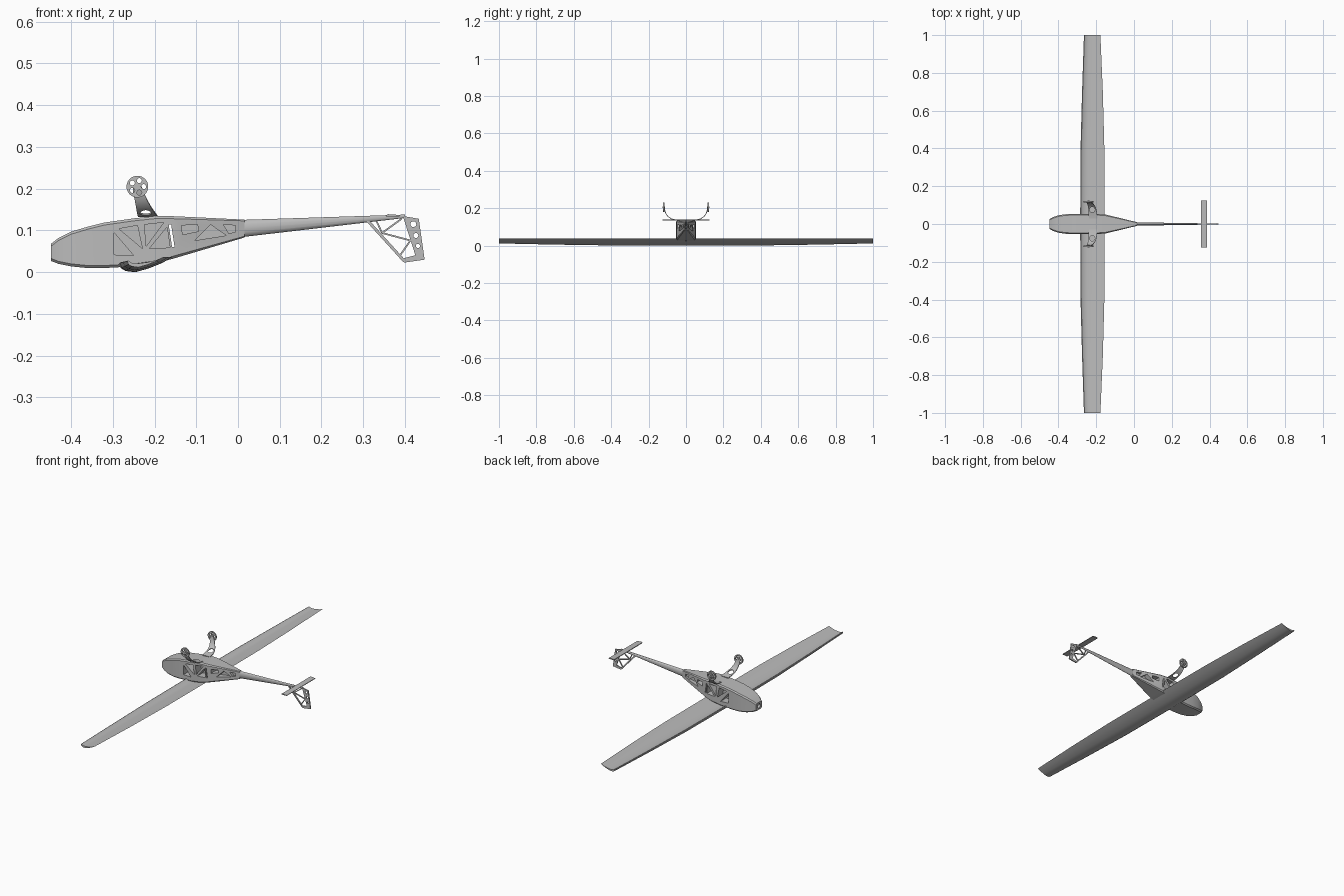
import bpy, bmesh, math
from mathutils import Vector

cube = bpy.data.objects.get("Cube")
if cube:
    bpy.data.objects.remove(cube)

grey = bpy.data.materials.new("light grey")
grey.use_nodes = True
grey.diffuse_color = (0.5, 0.5, 0.5, 1)
grey.node_tree.nodes["Principled BSDF"].inputs["Base Color"].default_value = (0.5, 0.5, 0.5, 1)


def loft(bm, rings):
    """Skin a list of closed rings and cap both ends."""
    loops = [[bm.verts.new(p) for p in ring] for ring in rings]
    n = len(loops[0])
    for a, b in zip(loops, loops[1:]):
        for i in range(n):
            j = (i + 1) % n
            bm.faces.new((a[i], a[j], b[j], b[i]))
    bm.faces.new(loops[0])
    bm.faces.new(loops[-1])


def slab(bm, outline, y0, y1):
    """Extrude an x-z outline between two y positions."""
    loft(bm, [[(x, y, z) for x, z in outline] for y in (y0, y1)])


def circle(x, z, r, n=20):
    return [(x + r * math.cos(2 * math.pi * i / n), z + r * math.sin(2 * math.pi * i / n))
            for i in range(n)]


def strut(bm, a, b, width, half):
    """Flat bar between two x-z points."""
    a, b = Vector(a), Vector(b)
    d = (b - a).normalized() * width / 2
    s = Vector((-d.y, d.x))
    slab(bm, [a + s, a - s, b - s, b + s], -half, half)


def finish(bm, name, smooth=None):
    bmesh.ops.recalc_face_normals(bm, faces=bm.faces)
    mesh = bpy.data.meshes.new(name)
    bm.to_mesh(mesh)
    bm.free()
    mesh.materials.append(grey)
    obj = bpy.data.objects.new(name, mesh)
    bpy.context.collection.objects.link(obj)
    if smooth:
        bpy.ops.object.select_all(action='DESELECT')
        obj.select_set(True)
        bpy.context.view_layer.objects.active = obj
        bpy.ops.object.shade_smooth_by_angle(angle=math.radians(smooth))
    return obj


def cut(obj, bm):
    """Subtract the cutter mesh and bake the result."""
    cutter = finish(bm, "cutter")
    cutter.hide_render = True
    mod = obj.modifiers.new("cut", 'BOOLEAN')
    mod.object = cutter
    mod.solver = 'EXACT'
    deps = bpy.context.evaluated_depsgraph_get()
    mesh = bpy.data.meshes.new_from_object(obj.evaluated_get(deps))
    obj.modifiers.clear()
    obj.data = mesh
    bpy.data.objects.remove(cutter)


# Fuselage: chamfered box sections (x, bottom, top, half width)
stations = [(-.448, .027, .068, .026), (-.43, .02, .082, .036), (-.40, .014, .097, .046),
            (-.36, .01, .109, .052), (-.32, .01, .119, .053), (-.25, .014, .129, .053),
            (-.193, .022, .135, .053), (-.15, .034, .134, .05), (.015, .083, .126, .01)]
bm = bmesh.new()
rings = []
for x, lo, hi, w in stations:
    c = min(.006, w * .3)
    rings.append([(x, y, z) for y, z in (
        (-w, lo + c), (-w + c, lo), (w - c, lo), (w, lo + c),
        (w, hi - c), (w - c, hi), (-w + c, hi), (-w, hi - c))])
loft(bm, rings)
fuselage = finish(bm, "fuselage", 20)

# Truss windows in both sides, a through slot and the nose shaft hole
windows = [
    [(-.297, .095), (-.25, .04), (-.297, .042)],
    [(-.285, .104), (-.241, .112), (-.229, .057)],
    [(-.224, .114), (-.178, .119), (-.22, .062)],
    [(-.212, .057), (-.17, .108), (-.163, .059)],
    [(-.135, .112), (-.097, .114), (-.094, .098), (-.133, .09)],
    [(-.104, .076), (-.066, .114), (-.028, .088)],
    [(-.035, .114), (-.006, .112), (-.006, .096), (-.022, .093)]]
bm = bmesh.new()
for outline in windows:
    for side in (-1, 1):
        slab(bm, outline, side * .006, side * .1)
slab(bm, [(-.166, .114), (-.16, .114), (-.152, .061), (-.158, .061)], -.1, .1)
loft(bm, [[(x, y, z) for y, z in circle(0, .047, .012)] for x in (-.5, -.43)])
cut(fuselage, bm)

# Wing: thin cambered section (chord fraction, height) lofted along y
section = [(0, .022), (.03, .01), (.12, .003), (.3, 0), (.55, .009), (.8, .022), (1, .037),
           (.8, .026), (.55, .018), (.3, .014), (.12, .016), (.03, .024)]
half_span = [(0, -.285, -.156), (.4, -.283, -.157), (.7, -.275, -.165), (1, -.265, -.178)]
span = [(-y, a, b) for y, a, b in reversed(half_span[1:])] + half_span
bm = bmesh.new()
loft(bm, [[(a + (b - a) * c, y, .036 - (.036 - z) * (b - a) / .129) for c, z in section]
          for y, a, b in span])
finish(bm, "wing", 40)

# Tail boom: tapered oval tube
bm = bmesh.new()
loft(bm, [[(x, y, z) for y, z in [(p * w, zc + q * h) for p, q in circle(0, 0, 1, 12)]]
          for x, zc, w, h in ((0, .104, .009, .021), (.4, .134, .003, .004))])
finish(bm, "tail_boom", 40)

# Tailplane
bm = bmesh.new()
slab(bm, [(.355, .133), (.387, .134), (.387, .137), (.36, .139), (.355, .137)], -.125, .125)
finish(bm, "tailplane")

# Fin frame of flat bars
bm = bmesh.new()
for a, b, w in (((.31, .124), (.398, .027), .007), ((.398, .133), (.427, .042), .005),
                ((.396, .028), (.427, .036), .01), ((.345, .094), (.413, .076), .004),
                ((.345, .094), (.332, .122), .004), ((.345, .094), (.392, .128), .004),
                ((.413, .076), (.388, .04), .004)):
    strut(bm, a, b, w, .003)
finish(bm, "fin_frame")

# Rudder with lightening holes
bm = bmesh.new()
slab(bm, [(.398, .134), (.433, .128), (.447, .03), (.397, .023), (.4, .031), (.425, .04)],
     -.003, .003)
rudder = finish(bm, "rudder")
bm = bmesh.new()
for x, z, r in ((.42, .115, .007), (.426, .088, .006), (.431, .063, .005)):
    slab(bm, circle(x, z, r), -.05, .05)
cut(rudder, bm)

# Landing gear: curved legs (y, z, centre x, width) and pierced wheels
leg_path = [(.03, .134, -.216, .046), (.06, .138, -.218, .045), (.08, .144, -.221, .042),
            (.097, .156, -.226, .036), (.108, .172, -.232, .03), (.114, .19, -.238, .026),
            (.116, .205, -.241, .02), (.117, .214, -.241, .01)]
for side, label in ((1, "rear"), (-1, "front")):
    bm = bmesh.new()
    rings = []
    for i, (y, z, x, w) in enumerate(leg_path):
        p, q = leg_path[max(i - 1, 0)], leg_path[min(i + 1, len(leg_path) - 1)]
        d = Vector((q[0] - p[0], q[1] - p[1])).normalized() * .002
        rings.append([(x + s * w / 2, side * (y - t * d.y), z + t * d.x)
                      for s, t in ((-1, -1), (1, -1), (1, 1), (-1, 1))])
    loft(bm, rings)
    leg = finish(bm, label + "_gear_leg", 35)
    bm = bmesh.new()
    loft(bm, [[(x, y, z) for x, y in circle(-.221, side * .076, .014)] for z in (.1, .25)])
    cut(leg, bm)

    bm = bmesh.new()
    slab(bm, circle(-.241, .205, .026, 32), side * .115, side * .122)
    wheel = finish(bm, label + "_wheel", 35)
    bm = bmesh.new()
    for x, z in circle(-.241, .205, .015, 5):
        slab(bm, circle(x, z, .006, 14), side * .1, side * .14)
    cut(wheel, bm)
    bm = bmesh.new()
    slab(bm, circle(-.241, .205, .005, 14), side * .112, side * .125)
    finish(bm, label + "_wheel_hub", 35)
